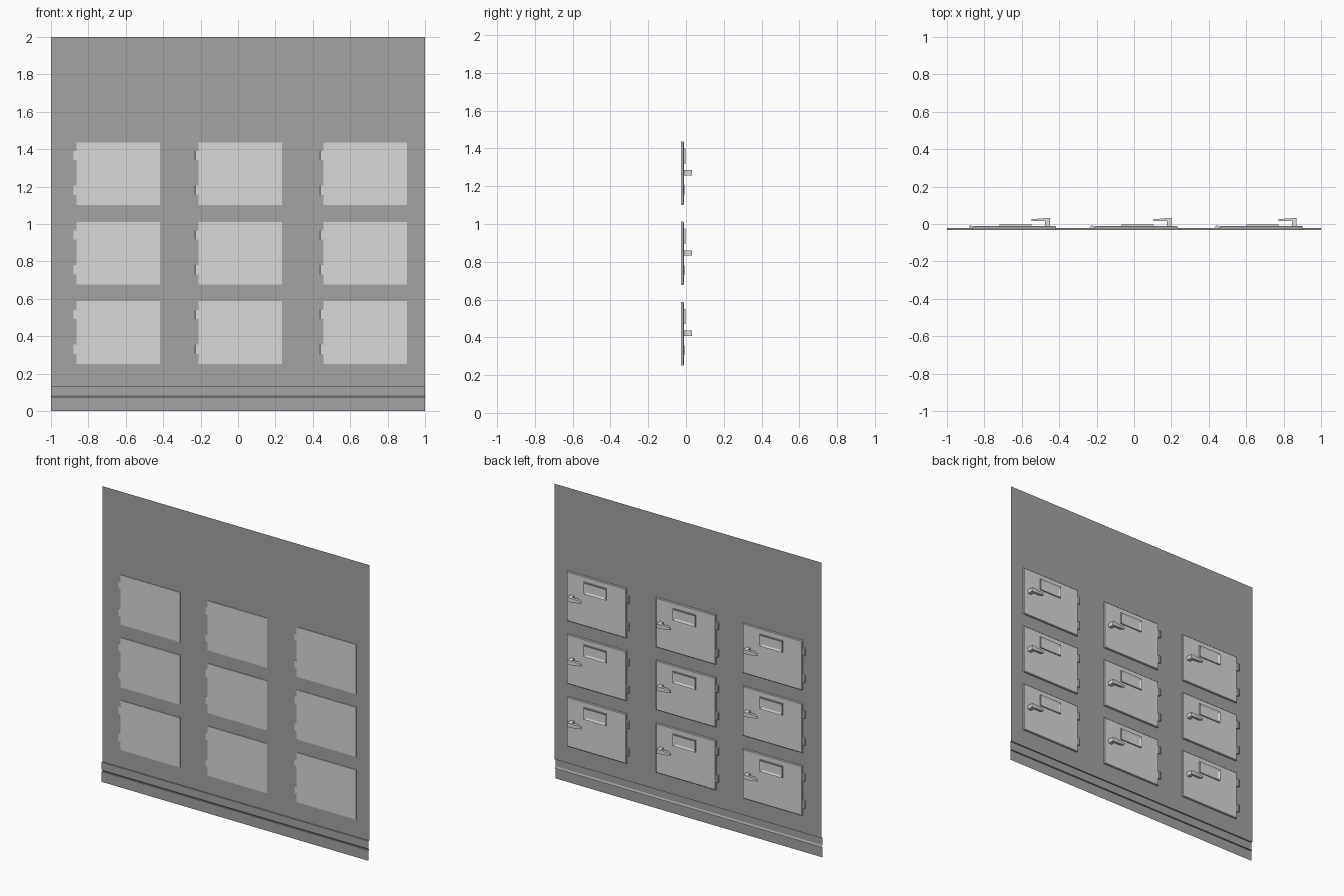
import bpy, bmesh

cube = bpy.data.objects.get("Cube")
if cube:
    bpy.data.objects.remove(cube)


def material(name, value):
    mat = bpy.data.materials.new(name)
    mat.use_nodes = True
    color = (value, value, value, 1)
    mat.diffuse_color = color
    mat.node_tree.nodes["Principled BSDF"].inputs["Base Color"].default_value = color
    return mat


wall_grey = material("wall grey", 0.37)
door_grey = material("door light grey", 0.69)


def finish(name, bm, mat):
    mesh = bpy.data.meshes.new(name)
    bm.to_mesh(mesh)
    bm.free()
    mesh.materials.append(mat)
    obj = bpy.data.objects.new(name, mesh)
    bpy.context.collection.objects.link(obj)
    return obj


def add_box(bm, x, y, z):
    """Box from (low, high) pairs."""
    verts = bmesh.ops.create_cube(bm, size=1)["verts"]
    for v in verts:
        for axis, (low, high) in enumerate((x, y, z)):
            v.co[axis] = high if v.co[axis] > 0 else low


def add_prism(bm, outline, z0, z1):
    """Upright prism over an (x, y) outline."""
    base = bm.faces.new([bm.verts.new((x, y, z0)) for x, y in outline])
    new = bmesh.ops.extrude_face_region(bm, geom=[base])["geom"]
    moved = [g for g in new if isinstance(g, bmesh.types.BMVert)]
    bmesh.ops.translate(bm, verts=moved, vec=(0, 0, z1 - z0))
    bmesh.ops.recalc_face_normals(bm, faces=bm.faces)


# Wall sheet with a stepped, grooved skirting
bm = bmesh.new()
profile = [(-0.022, 2), (-0.022, 0.133), (-0.031, 0.133), (-0.031, 0.083),
           (-0.023, 0.071), (-0.031, 0.07), (-0.031, 0)]
rows = [[bm.verts.new((x, y, z)) for x in (-1, 1)] for y, z in profile]
for upper, lower in zip(rows, rows[1:]):
    bm.faces.new((lower[0], lower[1], upper[1], upper[0]))
finish("wall_panel", bm, wall_grey)

WIDTH, HEIGHT = 0.446, 0.336
BACK, FACE = -0.026, -0.011


def build_door(tag, x, z):
    # Door slab with a softened rim
    bm = bmesh.new()
    add_box(bm, (x, x + WIDTH), (BACK, FACE), (z, z + HEIGHT))
    rim = [e for e in bm.edges if all(v.co.y > -0.02 for v in e.verts)]
    bmesh.ops.bevel(bm, geom=rim, offset=0.004, segments=1, affect="EDGES")
    finish("door_" + tag, bm, door_grey)

    # Raised label frame around a recessed plate
    bm = bmesh.new()
    x0, x1, z0, z1 = x + 0.145, x + 0.315, z + 0.22, z + 0.3
    add_box(bm, (x0, x1), (FACE - 0.002, FACE + 0.008), (z0, z1))
    bm.normal_update()
    front = [f for f in bm.faces if f.normal.y > 0.9]
    bmesh.ops.inset_region(bm, faces=front, thickness=0.018)
    bmesh.ops.translate(bm, verts=front[0].verts, vec=(0, -0.006, 0))
    finish("label_frame_" + tag, bm, door_grey)

    # Lever handle: post with a tapering arm
    bm = bmesh.new()
    outer = x + 0.413
    outline = [(outer, FACE - 0.002), (outer, 0.031), (outer - 0.03, 0.031),
               (outer - 0.1, 0.025), (outer - 0.1, 0.019),
               (outer - 0.08, 0.015), (outer - 0.025, 0.015),
               (outer - 0.025, FACE - 0.002)]
    add_prism(bm, outline, z + 0.157, z + 0.185)
    for v in bm.verts:
        if v.co.x < outer - 0.09:
            v.co.z = z + 0.171 + (v.co.z - z - 0.171) * 0.5
    finish("handle_" + tag, bm, door_grey)

    # Two hinges on the edge opposite the handle
    bm = bmesh.new()
    for mid in (0.08, 0.265):
        low, high = z + mid - 0.025, z + mid + 0.025
        add_box(bm, (x - 0.012, x + 0.002), (-0.0235, -0.014), (low, high))
        add_prism(bm, [(x - 0.02, -0.02), (x - 0.016, -0.0235), (x - 0.008, -0.0235),
                       (x - 0.004, -0.02), (x - 0.004, -0.012), (x - 0.008, -0.008),
                       (x - 0.016, -0.008), (x - 0.02, -0.012)], low, high)
    finish("hinges_" + tag, bm, door_grey)


for column, x in zip(("right", "middle", "left"), (-0.863, -0.212, 0.457)):
    for row, z in zip(("lower", "centre", "upper"), (0.251, 0.676, 1.101)):
        build_door(row + "_" + column, x, z)
